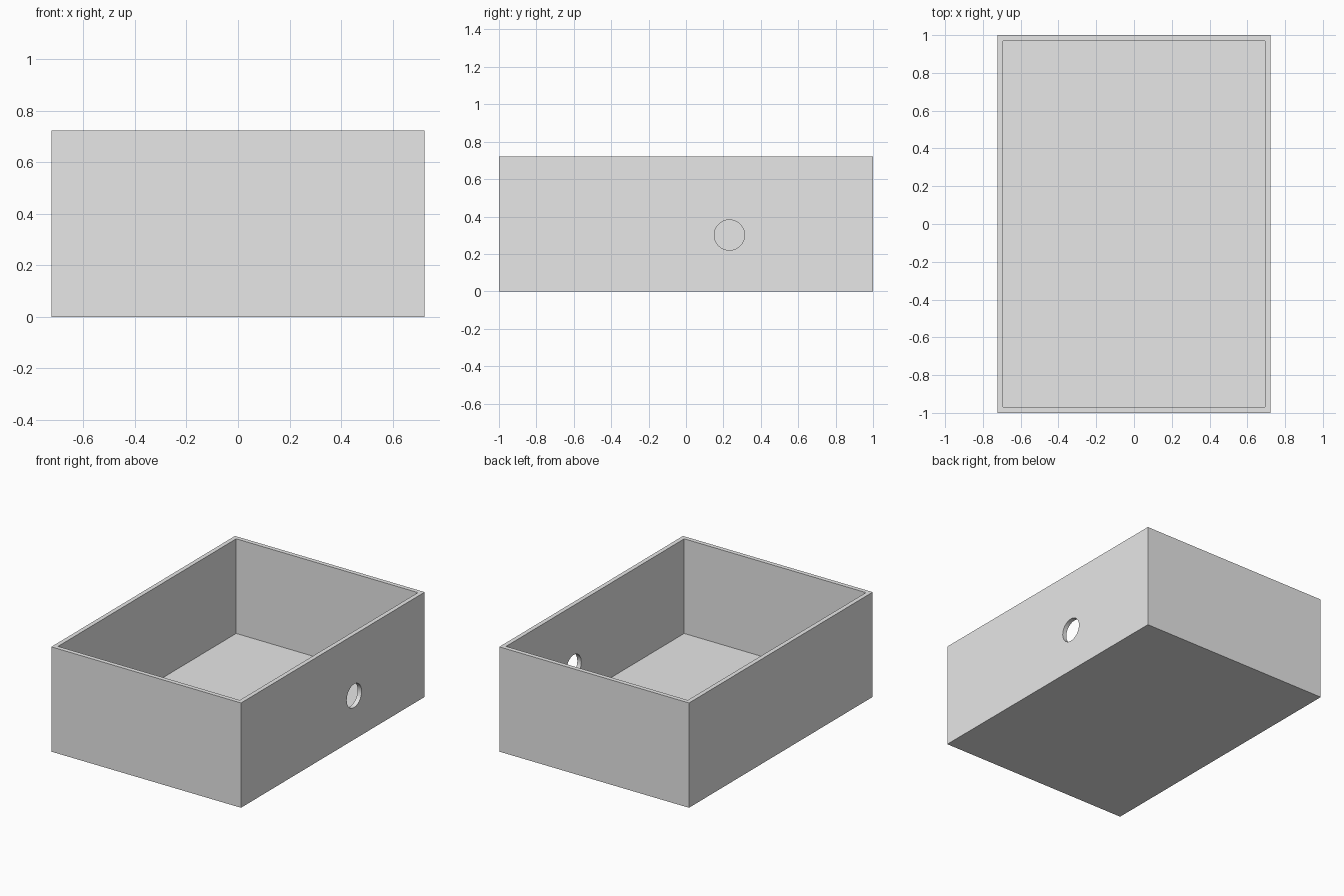
import bpy
import bmesh
import math
from mathutils import Matrix

cube = bpy.data.objects.get("Cube")
if cube:
    bpy.data.objects.remove(cube, do_unlink=True)

HALF_X, HALF_Y, HEIGHT = 0.723, 1.0, 0.722
WALL, FLOOR = 0.043, 0.07
HOLE_Y, HOLE_Z, HOLE_RADIUS = 0.232, 0.301, 0.081

grey = bpy.data.materials.new("light_grey")
grey.use_nodes = True
colour = (0.8, 0.8, 0.8, 1)
grey.diffuse_color = colour
grey.node_tree.nodes["Principled BSDF"].inputs["Base Color"].default_value = colour


def add_object(name, bm):
    mesh = bpy.data.meshes.new(name)
    bmesh.ops.recalc_face_normals(bm, faces=bm.faces)
    bm.to_mesh(mesh)
    bm.free()
    mesh.materials.append(grey)
    obj = bpy.data.objects.new(name, mesh)
    bpy.context.collection.objects.link(obj)
    return obj


# Open box: a block whose top is inset for the rim and pushed down to the floor
bm = bmesh.new()
block = Matrix.Translation((0, 0, HEIGHT / 2)) @ Matrix.Diagonal((2 * HALF_X, 2 * HALF_Y, HEIGHT, 1))
bmesh.ops.create_cube(bm, size=1, matrix=block)
bm.normal_update()
top = max(bm.faces, key=lambda f: f.calc_center_median().z)
bmesh.ops.inset_region(bm, faces=[top], thickness=WALL)
inner = bmesh.ops.extrude_discrete_faces(bm, faces=[top])["faces"]
bmesh.ops.translate(bm, verts=inner[0].verts, vec=(0, 0, FLOOR - HEIGHT))
box = add_object("open_box", bm)

# Round hole through the left wall
bm = bmesh.new()
place = Matrix.Translation((HALF_X, HOLE_Y, HOLE_Z)) @ Matrix.Rotation(math.pi / 2, 4, "Y")
bmesh.ops.create_cone(bm, cap_ends=True, segments=64, radius1=HOLE_RADIUS,
                      radius2=HOLE_RADIUS, depth=WALL * 4, matrix=place)
cutter = add_object("hole_cutter", bm)
cutter.hide_render = True
cutter.hide_set(True)

cut = box.modifiers.new("wall_hole", "BOOLEAN")
cut.operation = "DIFFERENCE"
cut.solver = "EXACT"
cut.object = cutter

# Apply the cut, then smooth only the bore of the hole
bpy.context.view_layer.objects.active = box
box.select_set(True)
bpy.ops.object.modifier_apply(modifier=cut.name)
bpy.data.objects.remove(cutter, do_unlink=True)
bpy.ops.object.shade_smooth_by_angle(angle=math.radians(30))
